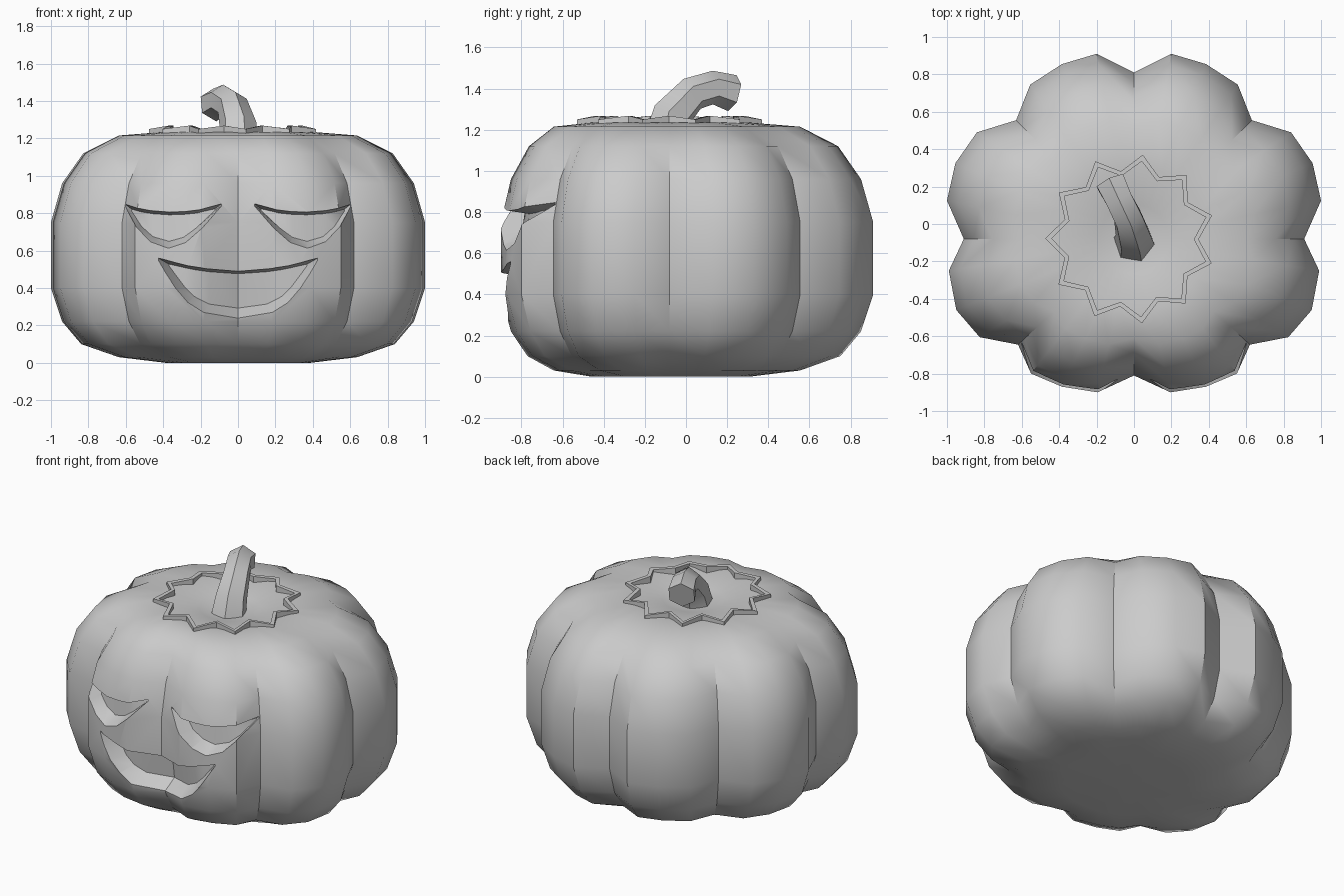
import bpy, bmesh, math
from mathutils import Vector

if "Cube" in bpy.data.objects:
    bpy.data.objects.remove(bpy.data.objects["Cube"])

CY = -0.08  # centre of the ribs in y


def make(name, verts, faces, angle=40):
    me = bpy.data.meshes.new(name)
    me.from_pydata([tuple(v) for v in verts], [], faces)
    bm = bmesh.new()
    bm.from_mesh(me)
    bmesh.ops.recalc_face_normals(bm, faces=bm.faces)
    bm.to_mesh(me)
    bm.free()
    ob = bpy.data.objects.new(name, me)
    bpy.context.collection.objects.link(ob)
    smooth(ob, angle)
    return ob


def smooth(ob, angle):
    bpy.ops.object.select_all(action='DESELECT')
    ob.select_set(True)
    bpy.context.view_layer.objects.active = ob
    bpy.ops.object.shade_smooth_by_angle(angle=math.radians(angle))


def bridge(rings, n, closed=False):
    """Quads between successive rings of n points."""
    k = len(rings) if closed else len(rings) - 1
    m = len(rings)
    return [(a * n + i, a * n + (i + 1) % n, (a + 1) % m * n + (i + 1) % n, (a + 1) % m * n + i)
            for a in range(k) for i in range(n)]


def interp(x, pts):
    for (x0, y0), (x1, y1) in zip(pts, pts[1:]):
        if x <= x1:
            return y0 + (y1 - y0) * max(0, x - x0) / (x1 - x0)
    return pts[-1][1]


# Body: eight ribs, outline scaled along a vertical profile
half = [(0, .81), (.2, .91), (.385, .855), (.555, .745), (.63, .555), (.84, .49), (.955, .325),
        (1, .125), (.91, -.08), (.99, -.25), (.95, -.46), (.825, -.605), (.62, -.645),
        (.55, -.8), (.385, -.87), (.195, -.9), (0, -.81)]
outline = half + [(-x, y) for x, y in half[-2:0:-1]]
profile = [(.42, 0), (.66, .03), (.84, .1), (.94, .22), (1, .4), (1, .75), (.94, .96),
           (.83, 1.12), (.66, 1.215), (.42, 1.235), (.2, 1.2)]
rings = []
for s, z in profile:
    t = min(1, max(0, (s - .35) / .5))  # ribs fade towards the poles
    ring = []
    for x, y in outline:
        d = Vector((x, y - CY))
        r = d.length * t + .93 * (1 - t)
        d = d.normalized() * r * s
        ring.append((d.x, d.y + CY, z))
    rings.append(ring)
n = len(outline)
verts = [v for r in rings for v in r] + [(0, CY, .02), (0, CY, 1.16)]
faces = bridge(rings, n)
last = (len(rings) - 1) * n
for i in range(n):
    j = (i + 1) % n
    faces += [(i, j, len(verts) - 2), (last + i, last + j, len(verts) - 1)]
body = make("pumpkin_body", verts, faces)

# Carved face: tapered recesses following the body surface
front = [(x, y) for x, y in reversed(half) if y < -.6]
scale_z = [(z, s) for s, z in profile[:-1]]


def surface_y(x, z):
    s = interp(z, scale_z)
    return CY + s * (interp(abs(x) / s, front) - CY)


def carve(name, cols, cx, cz, depth):
    loop = [(x, t) for x, t, b in cols] + [(x, b) for x, t, b in reversed(cols)]
    small = [(cx + (x - cx) * .86, cz + (z - cz) * .72) for x, z in loop]
    m, c = len(loop), len(cols)
    loops = [[(x, -1.1, z) for x, z in loop],
             [(x, surface_y(x, z) - .008, z) for x, z in loop],
             [(x, surface_y(x, z) + depth, z) for x, z in small]]
    f = bridge(loops, m)
    for base in (0, 2 * m):
        f += [(base + i, base + i + 1, base + m - 2 - i, base + m - 1 - i) for i in range(c - 1)]
    cutter = make(name, [v for l in loops for v in l], f)
    cutter.hide_render = True
    mod = body.modifiers.new(name, 'BOOLEAN')
    mod.operation = 'DIFFERENCE'
    mod.solver = 'EXACT'
    mod.object = cutter
    bpy.context.view_layer.objects.active = body
    bpy.ops.object.modifier_apply(modifier=mod.name)
    bpy.data.objects.remove(cutter)


eye = [(.085, .852, .84), (.2, .82, .71), (.28, .81, .64), (.37, .807, .61), (.47, .815, .645),
       (.54, .828, .72), (.605, .85, .838)]
mouth = [(-.43, .562, .55), (-.33, .535, .39), (-.27, .52, .32), (-.18, .505, .265), (0, .49, .235)]
carve("eye_cutter_right", eye, .36, .75, .1)
carve("eye_cutter_left", [(-x, t, b) for x, t, b in reversed(eye)], -.36, .75, .1)
carve("mouth_cutter", mouth + [(-x, t, b) for x, t, b in reversed(mouth[:-1])], 0, .44, .11)
smooth(body, 40)

# Lid rim: zigzag band with eleven points
star = []
for tip_r, val_r, tip_z, val_z in ((.455, .365, 1.2, 1.2), (.455, .365, 1.25, 1.268),
                                   (.42, .34, 1.25, 1.268), (.42, .34, 1.19, 1.19)):
    ring = []
    for i in range(22):
        a = math.radians(81.5) + i * math.pi / 11
        r, z = (val_r, val_z) if i % 2 else (tip_r, tip_z)
        ring.append((-.02 + r * math.cos(a), CY + r * math.sin(a), z))
    star.append(ring)
make("lid_rim", [v for r in star for v in r], bridge(star, 22, True), 25)

# Stem: six-sided tube bending backwards
path = [((0, -.1, 1.14), .115), ((0, -.07, 1.27), .1), ((-.03, .03, 1.375), .085),
        ((-.08, .13, 1.405), .082), ((-.125, .225, 1.378), .09)]
side = Vector((.93, .36, 0)).normalized()
pts = [Vector(p) for p, r in path]
stem = []
for i, (p, r) in enumerate(path):
    d = (pts[min(i + 1, 4)] - pts[max(i - 1, 0)]).normalized()
    u = (side - d * side.dot(d)).normalized()
    v = u.cross(d)
    stem.append([pts[i] + r * (u * math.cos(a) + v * math.sin(a))
                 for a in (math.pi / 6 + k * math.pi / 3 for k in range(6))])
make("stem", [v for r in stem for v in r],
     bridge(stem, 6) + [tuple(range(6)), tuple(range(24, 30))], 35)
